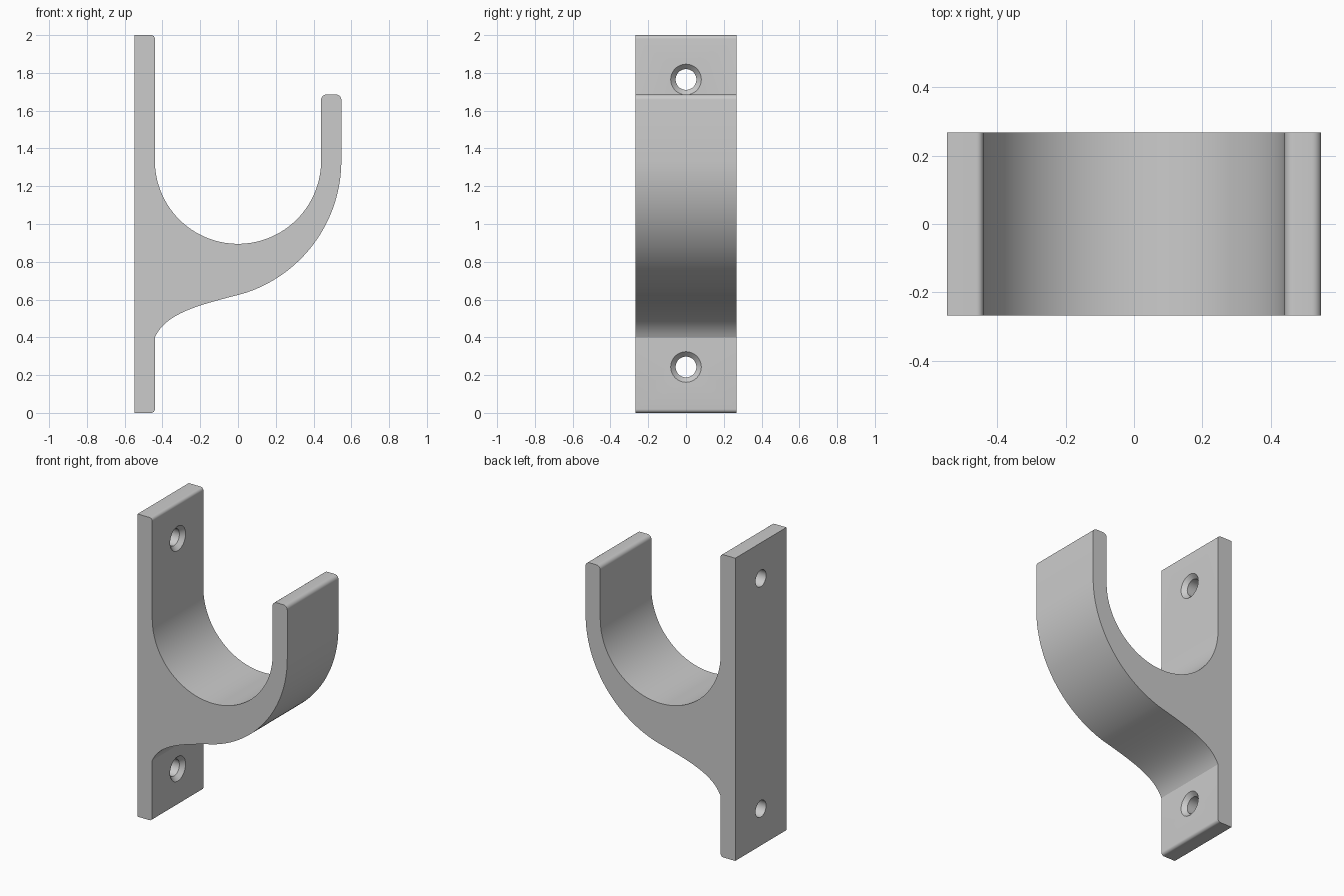
import bpy, bmesh
from math import sin, cos, radians, tau
from mathutils import Vector
from mathutils.geometry import interpolate_bezier

cube = bpy.data.objects.get("Cube")
if cube:
    bpy.data.objects.remove(cube, do_unlink=True)

HALF_WIDTH = 0.267
BACK, FACE, TIP = -0.547, -0.44, 0.547
ARM_TOP, BOWL_Z, BOWL_R = 1.685, 1.335, 0.44
OUTER_R = 0.736

grey = bpy.data.materials.new("light_grey")
grey.use_nodes = True
colour = (0.6, 0.6, 0.6, 1)
grey.diffuse_color = colour
grey.node_tree.nodes["Principled BSDF"].inputs["Base Color"].default_value = colour


def arc(cx, cz, r, start, end, steps):
    """Points on a circle from start to end, in degrees."""
    angles = [radians(start + (end - start) * i / steps) for i in range(steps + 1)]
    return [(cx + r * cos(a), cz + r * sin(a)) for a in angles]


def new_object(name, bm):
    bmesh.ops.recalc_face_normals(bm, faces=bm.faces)
    mesh = bpy.data.meshes.new(name)
    bm.to_mesh(mesh)
    bm.free()
    mesh.materials.append(grey)
    obj = bpy.data.objects.new(name, mesh)
    bpy.context.collection.objects.link(obj)
    return obj


# Side profile: back plate, bowl, arm tip, outer sweep, lower blend
r_plate, r_arm = 0.02, 0.027
outer = arc(TIP - OUTER_R, BOWL_Z, OUTER_R, 0, -73, 40)
x, z = outer[-1]
blend = interpolate_bezier(Vector((x, z)), Vector((-0.21, 0.57)),
                           Vector((-0.38, 0.53)), Vector((FACE, 0.40)), 24)
profile = [(BACK, 0), (BACK, 2)]
profile += arc(FACE - r_plate, 2 - r_plate, r_plate, 90, 0, 6)
profile += arc(0, BOWL_Z, BOWL_R, 180, 360, 64)
profile += arc(BOWL_R + r_arm, ARM_TOP - r_arm, r_arm, 180, 90, 6)
profile += arc(TIP - r_arm, ARM_TOP - r_arm, r_arm, 90, 0, 6)
profile += outer
profile += [(p.x, p.y) for p in blend[1:]]
profile += arc(FACE - r_plate, r_plate, r_plate, 0, -90, 6)

# Hook body: the profile extruded across its width
bm = bmesh.new()
side = bm.faces.new([bm.verts.new((px, -HALF_WIDTH, pz)) for px, pz in profile])
grown = bmesh.ops.extrude_face_region(bm, geom=[side])
moved = [v for v in grown["geom"] if isinstance(v, bmesh.types.BMVert)]
bmesh.ops.translate(bm, verts=moved, vec=(0, 2 * HALF_WIDTH, 0))
hook = new_object("wall_hook", bm)


def screw_cutter(height):
    """Countersunk screw shape, turned about the x axis."""
    n = 48
    bm = bmesh.new()
    rings = []
    for px, r in [(BACK - 0.05, 0.055), (FACE - 0.027, 0.055),
                  (FACE, 0.081), (FACE + 0.03, 0.081)]:
        rings.append([bm.verts.new((px, r * cos(tau * i / n), height + r * sin(tau * i / n)))
                      for i in range(n)])
    for a, b in zip(rings, rings[1:]):
        for i in range(n):
            j = (i + 1) % n
            bm.faces.new((a[i], a[j], b[j], b[i]))
    bm.faces.new(rings[0])
    bm.faces.new(rings[-1])
    cutter = new_object("screw_hole_cutter", bm)
    cutter.hide_render = True
    return cutter


# Two screw holes through the back plate
bpy.ops.object.select_all(action="DESELECT")
bpy.context.view_layer.objects.active = hook
hook.select_set(True)
for height in (0.243, 1.765):
    cutter = screw_cutter(height)
    cut = hook.modifiers.new("screw_hole", "BOOLEAN")
    cut.operation = "DIFFERENCE"
    cut.solver = "EXACT"
    cut.object = cutter
    bpy.ops.object.modifier_apply(modifier=cut.name)
    bpy.data.objects.remove(cutter, do_unlink=True)

bpy.ops.object.shade_smooth_by_angle(angle=radians(25))
